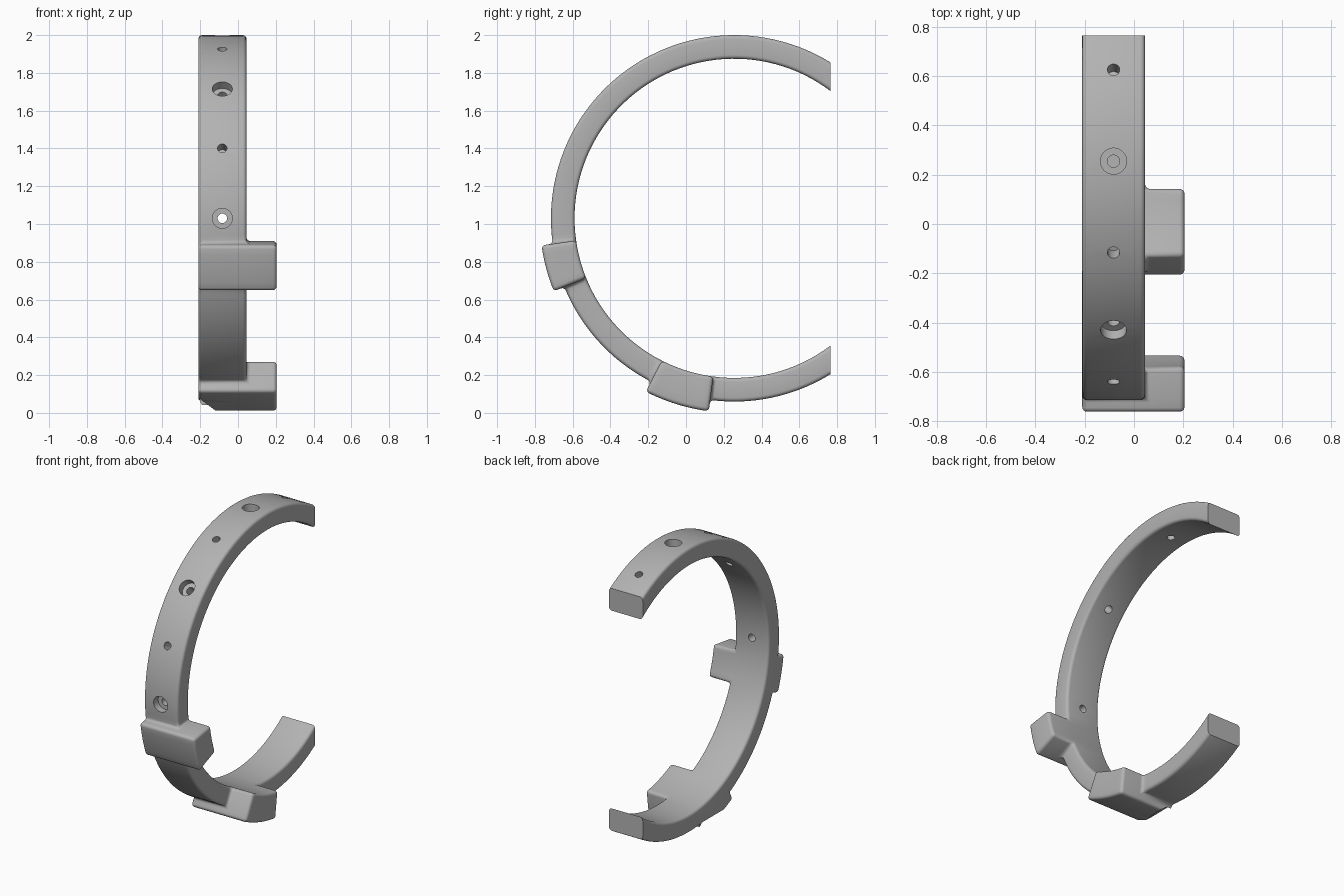
import bpy, bmesh
from math import radians, sin, cos
from mathutils import Matrix, Vector

cube = bpy.data.objects.get("Cube")
if cube:
    bpy.data.objects.remove(cube)

CY, CZ = 0.255, 1.03            # ring axis, parallel to x
XS = [-0.21, 0.045, 0.205]      # ring width, then side lug
RS = [0.845, 0.97, 1.03]        # ring thickness, then raised pad
BLOCKS = [(188, 202), (243, 262.5)]
HOLE_X = -0.083


def polar(x, r, deg):
    a = radians(deg)
    return Vector((x, CY + r * cos(a), CZ + r * sin(a)))


def new_object(name, bm):
    bmesh.ops.recalc_face_normals(bm, faces=bm.faces)
    mesh = bpy.data.meshes.new(name)
    bm.to_mesh(mesh)
    bm.free()
    ob = bpy.data.objects.new(name, mesh)
    bpy.context.collection.objects.link(ob)
    return ob


def apply(ob, mod):
    bpy.context.view_layer.objects.active = ob
    bpy.ops.object.modifier_apply(modifier=mod.name)


def cut(ob, bm):
    cutter = new_object("cutter", bm)
    cutter.hide_render = True
    mod = ob.modifiers.new("cut", "BOOLEAN")
    mod.operation, mod.solver, mod.object = "DIFFERENCE", "EXACT", cutter
    apply(ob, mod)
    bpy.data.objects.remove(cutter)


def box(x0, x1, y0, y1, z0, z1):
    bm = bmesh.new()
    size = Matrix.Diagonal((x1 - x0, y1 - y0, z1 - z0, 1))
    mid = Matrix.Translation(((x0 + x1) / 2, (y0 + y1) / 2, (z0 + z1) / 2))
    bmesh.ops.create_cube(bm, size=1, matrix=mid @ size)
    return bm


def drill(ob, deg, radius, r0, r1):
    """Radial cylinder cut from radius r0 to r1 of the ring."""
    bm = bmesh.new()
    axis = polar(0, 1, deg) - polar(0, 0, deg)
    mid = Matrix.Translation(polar(HOLE_X, (r0 + r1) / 2, deg))
    turn = axis.to_track_quat("Z", "Y").to_matrix().to_4x4()
    bmesh.ops.create_cone(bm, cap_ends=True, segments=32, radius1=radius,
                          radius2=radius, depth=r1 - r0, matrix=mid @ turn)
    cut(ob, bm)


# Angular stations, with the block ends falling on stations
stops = [45] + [a for b in BLOCKS for a in b] + [315]
angles = [stops[0]]
for a, b in zip(stops, stops[1:]):
    n = round((b - a) / 2.7)
    angles += [a + (b - a) * (i + 1) / n for i in range(n)]


def filled(i, j, k):
    if not (0 <= i < len(angles) - 1 and 0 <= j < 2 and 0 <= k < 2):
        return False
    mid = (angles[i] + angles[i + 1]) / 2
    return (j == 0 and k == 0) or any(a < mid < b for a, b in BLOCKS)


# Clamp ring with its two blocks as one skin
bm = bmesh.new()
verts = {}


def vert(key):
    if key not in verts:
        i, j, k = key
        verts[key] = bm.verts.new(polar(XS[j], RS[k], angles[i]))
    return verts[key]


for i in range(len(angles) - 1):
    for j in range(2):
        for k in range(2):
            if not filled(i, j, k):
                continue
            for axis in range(3):
                for side in (0, 1):
                    near = [i, j, k]
                    near[axis] += 2 * side - 1
                    if filled(*near):
                        continue
                    quad = []
                    for u, v in ((0, 0), (1, 0), (1, 1), (0, 1)):
                        key = [i, j, k]
                        key[axis] += side
                        key[(axis + 1) % 3] += u
                        key[(axis + 2) % 3] += v
                        quad.append(vert(tuple(key)))
                    bm.faces.new(quad)
ring = new_object("clamp_ring", bm)

# Rounded edges and filleted junctions
bevel = ring.modifiers.new("rounding", "BEVEL")
bevel.width, bevel.segments = 0.02, 4
bevel.limit_method, bevel.angle_limit = "ANGLE", radians(35)
apply(ring, bevel)

# Flat open ends
cut(ring, box(-1, 1, 0.765, 2, -1, 3))

# Sloped corner under the lower block
wedge = bmesh.new()
loops = [[wedge.verts.new((x, y, z)) for x, z in
          ((-0.31, 0.155), (-0.09, -0.01), (-0.31, -0.01))] for y in (-0.4, 0.125)]
wedge.faces.new(loops[0])
wedge.faces.new(loops[1])
for n in range(3):
    m = (n + 1) % 3
    wedge.faces.new((loops[0][n], loops[0][m], loops[1][m], loops[1][n]))
cut(ring, wedge)

# Counterbored screw holes and blind pin holes
for deg in (90, 135, 180):
    drill(ring, deg, 0.053, 0.92, 1.1)
    drill(ring, deg, 0.025, 0.75, 1.0)
for deg in (67.5, 112.5, 157.5):
    drill(ring, deg, 0.025, 0.89, 1.1)

grey = bpy.data.materials.new("mid_grey")
grey.use_nodes = True
colour = (0.45, 0.45, 0.45, 1)
grey.diffuse_color = colour
grey.node_tree.nodes["Principled BSDF"].inputs["Base Color"].default_value = colour
ring.data.materials.clear()
ring.data.materials.append(grey)
for p in ring.data.polygons:
    p.material_index = 0

bpy.ops.object.select_all(action="DESELECT")
ring.select_set(True)
bpy.context.view_layer.objects.active = ring
bpy.ops.object.shade_smooth_by_angle(angle=radians(32))
